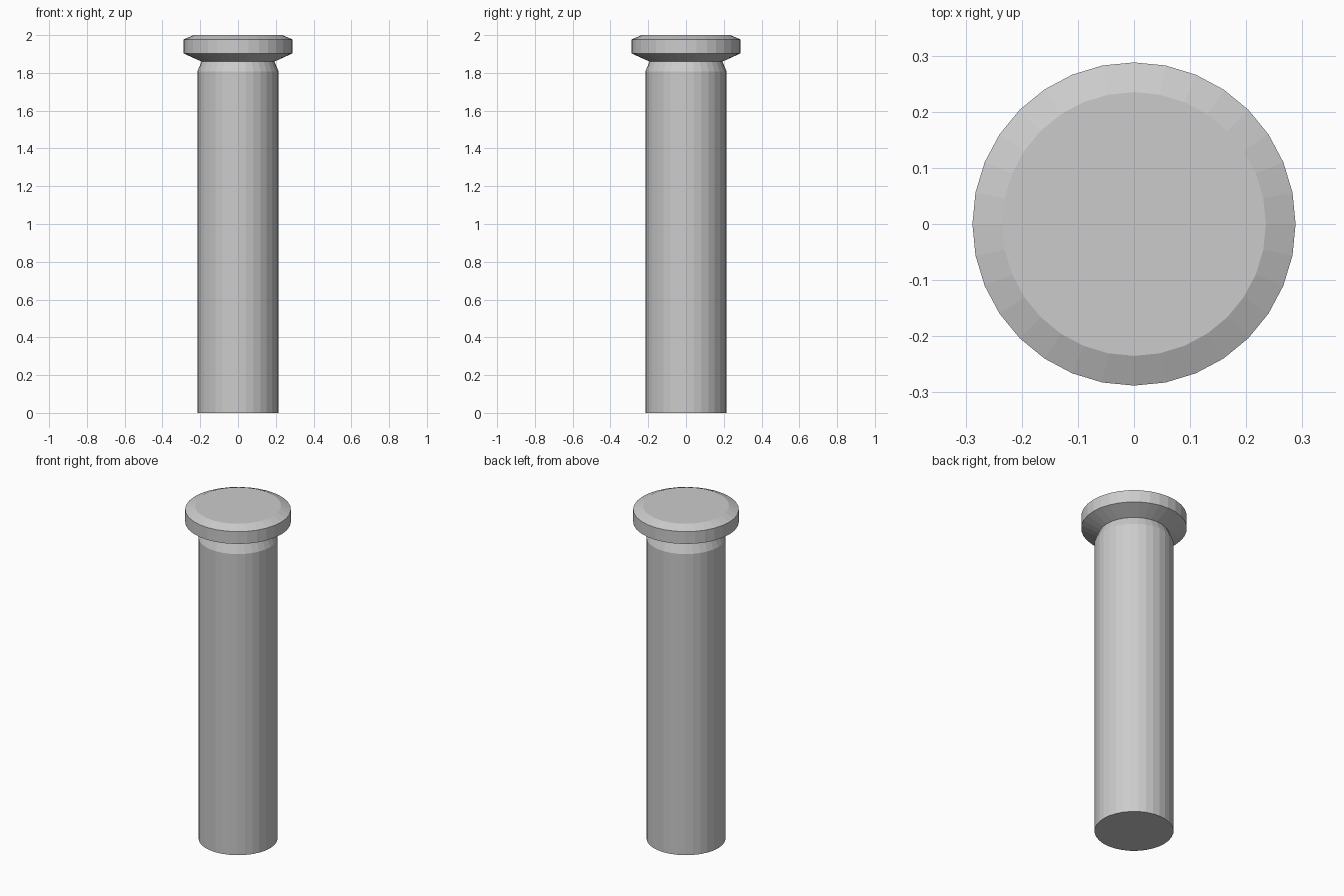
import bpy, bmesh
from math import cos, sin, tau

if "Cube" in bpy.data.objects:
    bpy.data.objects.remove(bpy.data.objects["Cube"])

SIDES = 32


def lathe(name, profile):
    """Revolve (radius, height) points around z and cap both ends."""
    bm = bmesh.new()
    rings = [[bm.verts.new((r * cos(tau * i / SIDES), r * sin(tau * i / SIDES), z))
              for i in range(SIDES)] for r, z in profile]
    for low, high in zip(rings, rings[1:]):
        for i in range(SIDES):
            j = (i + 1) % SIDES
            bm.faces.new((low[i], low[j], high[j], high[i]))
    bm.faces.new(rings[0][::-1])
    bm.faces.new(rings[-1])
    mesh = bpy.data.meshes.new(name)
    bm.to_mesh(mesh)
    bm.free()
    obj = bpy.data.objects.new(name, mesh)
    bpy.context.collection.objects.link(obj)
    return obj


# Straight shaft, pinched neck and chamfered flat head in one profile
lathe("headed_pin", [
    (0.215, 0.0), (0.215, 1.808),   # shaft
    (0.193, 1.86),                  # neck
    (0.288, 1.903), (0.288, 1.977), # head rim
    (0.235, 2.0),                   # top chamfer
])
